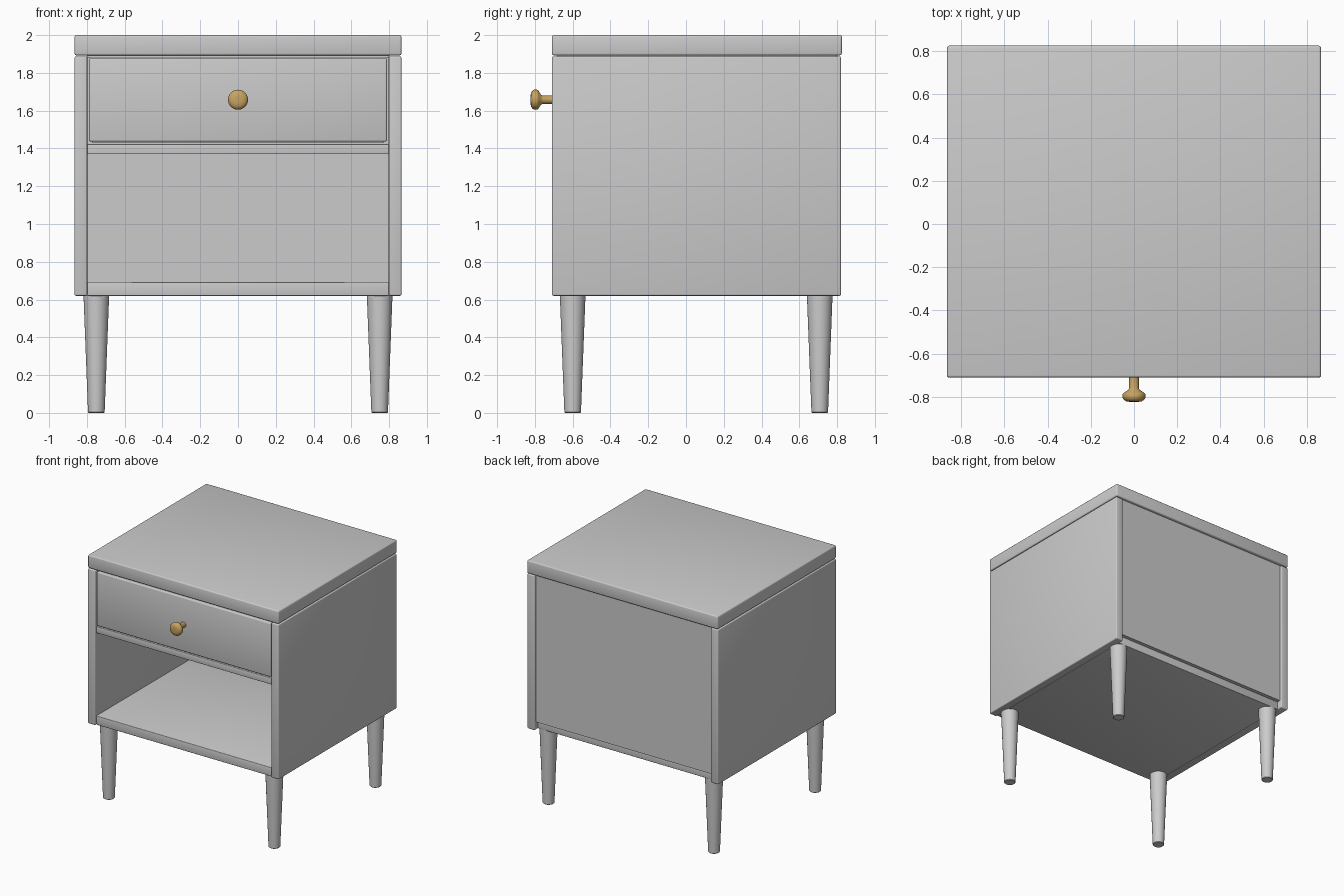
import bpy, bmesh, math
from mathutils import Matrix

if "Cube" in bpy.data.objects:
    bpy.data.objects.remove(bpy.data.objects["Cube"])


def material(name, rgb):
    m = bpy.data.materials.new(name)
    m.diffuse_color = (*rgb, 1)
    m.use_nodes = True
    m.node_tree.nodes["Principled BSDF"].inputs["Base Color"].default_value = m.diffuse_color
    return m


GREY = material("grey paint", (0.6, 0.6, 0.6))
BRASS = material("brass", (0.58, 0.37, 0.12))


def finish(name, bm, mat):
    bmesh.ops.recalc_face_normals(bm, faces=bm.faces)
    me = bpy.data.meshes.new(name)
    bm.to_mesh(me)
    bm.free()
    me.materials.append(mat)
    ob = bpy.data.objects.new(name, me)
    bpy.context.collection.objects.link(ob)
    bpy.context.view_layer.objects.active = ob
    for o in bpy.context.selected_objects:
        o.select_set(False)
    ob.select_set(True)
    bpy.ops.object.shade_smooth_by_angle(angle=math.radians(35))
    return ob


def board(name, x, y, z, bevel=0.0):
    """Box spanning the given (min, max) ranges, with rounded edges."""
    bm = bmesh.new()
    bmesh.ops.create_cube(bm, size=1)
    for v in bm.verts:
        v.co = [(a + b) / 2 + c * (b - a) for (a, b), c in zip((x, y, z), v.co)]
    if bevel:
        bmesh.ops.bevel(bm, geom=bm.edges[:], offset=bevel, segments=3,
                        profile=0.5, affect='EDGES')
    return finish(name, bm, GREY)


def turned(name, profile, matrix, mat, sides=32):
    """Solid of revolution from (radius, height) points, capped at both ends."""
    bm = bmesh.new()
    rings = [[bm.verts.new((r * math.cos(2 * math.pi * i / sides),
                            r * math.sin(2 * math.pi * i / sides), h))
              for i in range(sides)] for r, h in profile]
    for a, b in zip(rings, rings[1:]):
        for i in range(sides):
            j = (i + 1) % sides
            bm.faces.new((a[i], a[j], b[j], b[i]))
    bm.faces.new(rings[0])
    bm.faces.new(rings[-1])
    bm.transform(matrix)
    return finish(name, bm, mat)


# Carcass
board("top", (-0.865, 0.865), (-0.71, 0.825), (1.893, 2.0), 0.01)
for side, s in (("left", -1), ("right", 1)):
    board(side + "_side", tuple(sorted((s * 0.865, s * 0.798))),
          (-0.71, 0.82), (0.62, 1.888), 0.008)
board("top_rail", (-0.80, 0.80), (-0.68, 0.80), (1.88, 1.9))
board("bottom_shelf", (-0.80, 0.80), (-0.695, 0.775), (0.62, 0.693), 0.004)
board("drawer_shelf", (-0.80, 0.80), (-0.69, 0.79), (1.37, 1.423), 0.003)
board("back_panel", (-0.80, 0.80), (0.775, 0.805), (0.685, 1.885))

# Drawer with its hidden box
board("drawer_front", (-0.788, 0.788), (-0.705, -0.64), (1.437, 1.878), 0.008)
board("drawer_box", (-0.77, 0.77), (-0.65, 0.74), (1.43, 1.82))

# Round knob
turned("drawer_knob",
       [(0.022, 0.0), (0.022, 0.055), (0.027, 0.064), (0.049, 0.078),
        (0.053, 0.085), (0.053, 0.099), (0.049, 0.108), (0.036, 0.117),
        (0.018, 0.119)],
       Matrix.Translation((0, -0.704, 1.658)) @ Matrix.Rotation(math.pi / 2, 4, 'X'),
       BRASS)

# Tapered legs
for end, y in (("front", -0.60), ("back", 0.708)):
    for side, x in (("left", -0.75), ("right", 0.75)):
        turned(f"{end}_{side}_leg",
               [(0.040, 0.0), (0.044, 0.004), (0.067, 0.6), (0.067, 0.625)],
               Matrix.Translation((x, y, 0)), GREY)
